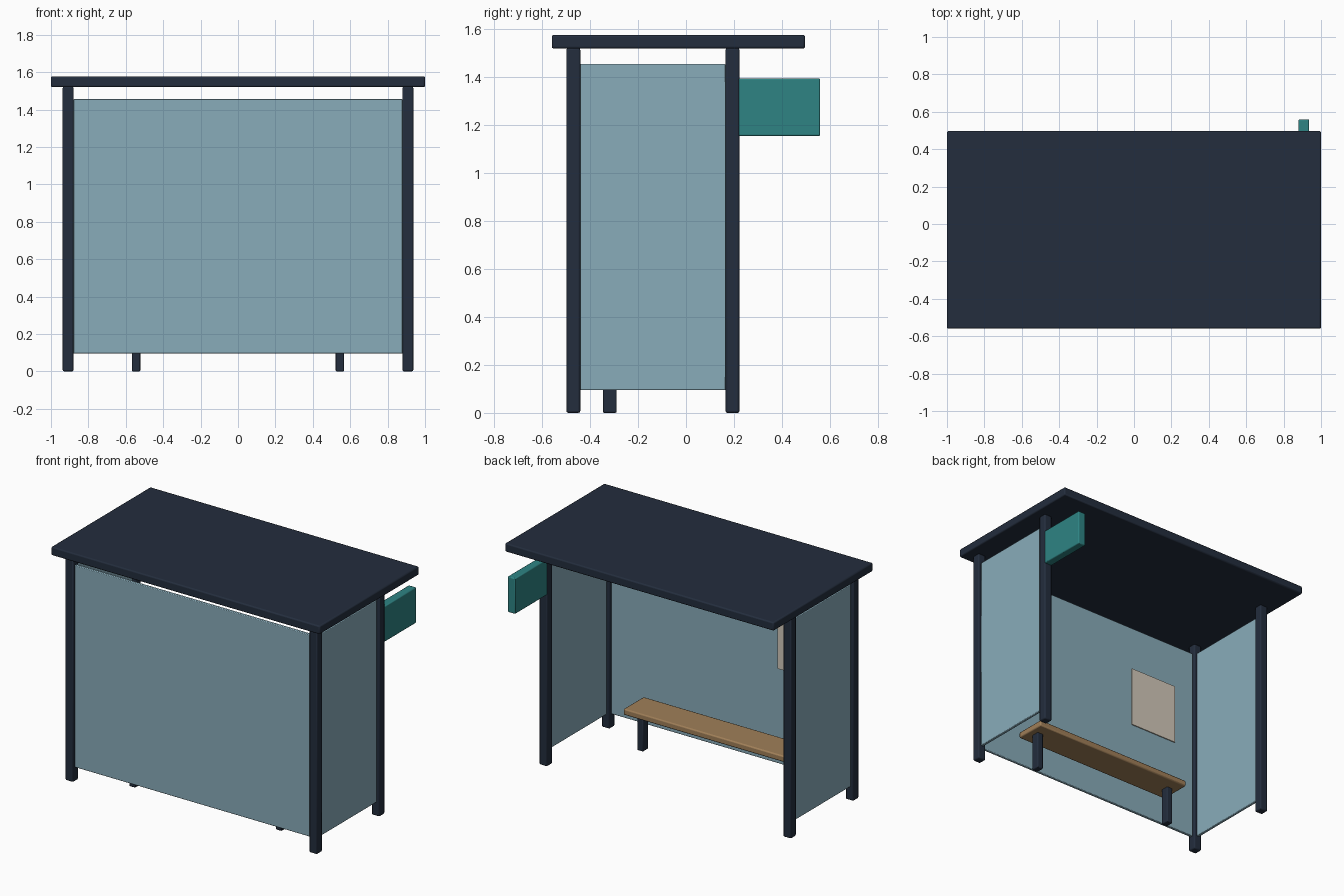
import bpy

if "Cube" in bpy.data.objects:
    bpy.data.objects.remove(bpy.data.objects["Cube"])


def material(name, r, g, b):
    def lin(c):
        c /= 255
        return c / 12.92 if c <= 0.04045 else ((c + 0.055) / 1.055) ** 2.4
    m = bpy.data.materials.new(name)
    m.diffuse_color = (lin(r), lin(g), lin(b), 1)
    m.use_nodes = True
    m.node_tree.nodes["Principled BSDF"].inputs["Base Color"].default_value = m.diffuse_color
    return m


NAVY = material("dark navy metal", 35, 45, 61)
GLASS = material("blue grey glass", 137, 172, 186)
WOOD = material("bench wood", 160, 127, 88)
TEAL = material("teal sign", 46, 132, 132)
PAPER = material("cream paper", 212, 202, 187)


def box(name, mat, x, y, z, bevel=0.008):
    """Bevelled box from (min, max) ranges on each axis."""
    bpy.ops.mesh.primitive_cube_add(size=1)
    o = bpy.context.object
    o.name = name
    o.location = [(a + b) / 2 for a, b in (x, y, z)]
    o.scale = [b - a for a, b in (x, y, z)]
    bpy.ops.object.transform_apply(location=False, rotation=False, scale=True)
    o.data.materials.append(mat)
    if bevel:
        m = o.modifiers.new("soft edges", 'BEVEL')
        m.width = bevel
        m.segments = 2
    bpy.ops.object.shade_smooth_by_angle()
    return o


def around(c, size):
    return (c - size / 2, c + size / 2)


PX, BACK, OPEN, W = 0.908, -0.47, 0.194, 0.058

# Roof slab
box("roof", NAVY, (-1, 1), (-0.56, 0.497), (1.52, 1.577))

# Posts, side panels and bench legs on both sides
for side, s in (("left", -1), ("right", 1)):
    box(side + "_wall_post", NAVY, around(s * PX, W), around(BACK, W), (0, 1.522))
    box(side + "_open_post", NAVY, around(s * PX, W), around(OPEN, W), (0, 1.522))
    box(side + "_panel", GLASS, around(s * PX, 0.02), (-0.442, 0.166), (0.095, 1.455), 0.004)
    box(side + "_bench_leg", NAVY, around(s * 0.545, 0.045), around(-0.318, W), (0, 0.265), 0.006)

# Long wall panel
box("wall_panel", GLASS, (-0.88, 0.88), around(BACK, 0.02), (0.095, 1.455), 0.004)

# Bench seat
box("bench_seat", WOOD, (-0.612, 0.612), (-0.423, -0.208), (0.256, 0.297))

# Poster on the inside of the wall
box("poster", PAPER, (-0.725, -0.365), (-0.461, -0.453), (0.735, 1.15), 0)

# Sign sticking out from the right open post
box("sign", TEAL, around(PX, 0.056), (0.218, 0.56), (1.155, 1.395), 0.006)
